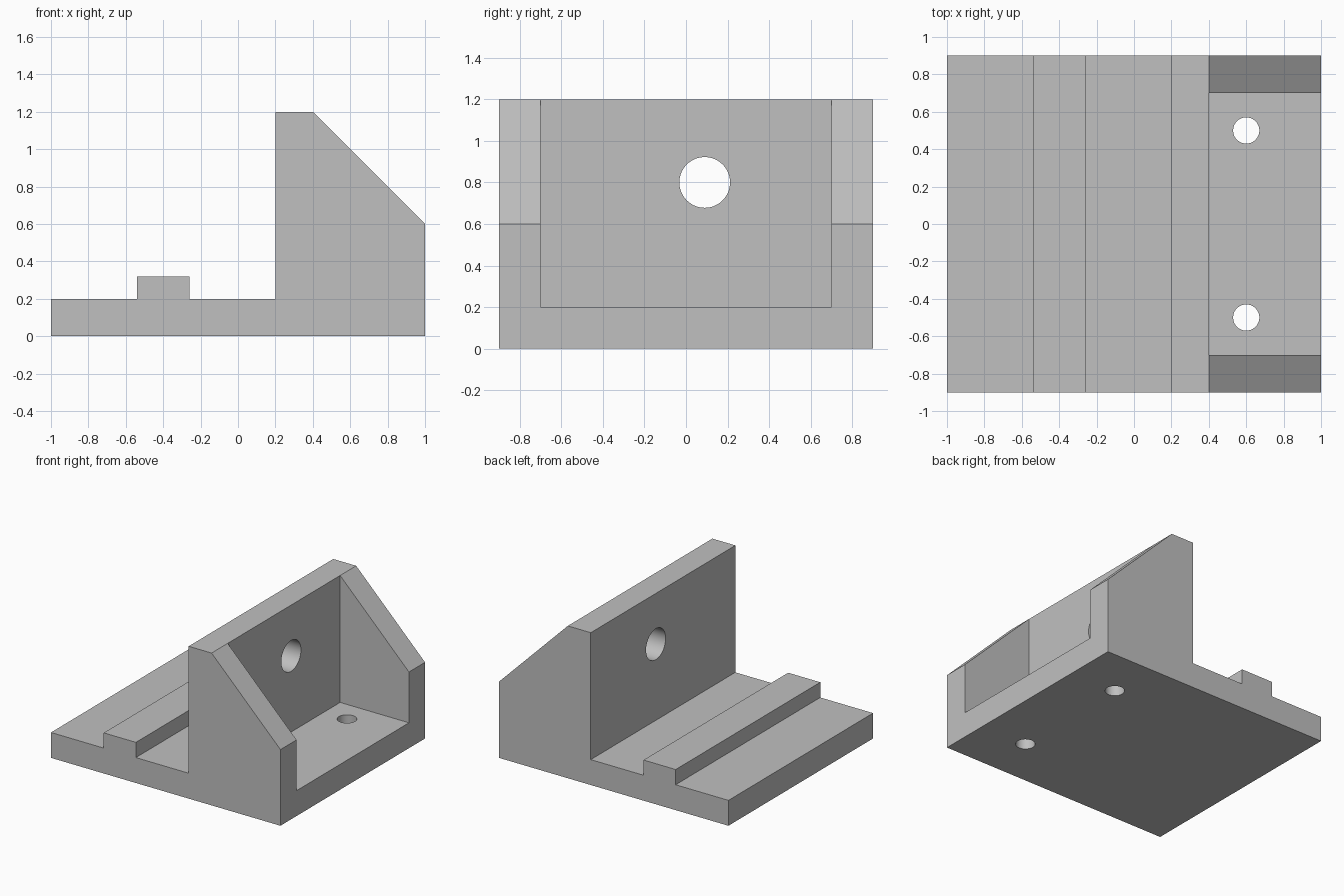
import bpy
import bmesh
import math
from mathutils import Matrix, Vector

cube = bpy.data.objects.get("Cube")
if cube:
    bpy.data.objects.remove(cube, do_unlink=True)

grey = bpy.data.materials.new("light grey")
grey.use_nodes = True
colour = (0.53, 0.53, 0.53, 1)
grey.diffuse_color = colour
grey.node_tree.nodes["Principled BSDF"].inputs["Base Color"].default_value = colour


def add_object(name, bm):
    bmesh.ops.recalc_face_normals(bm, faces=bm.faces)
    mesh = bpy.data.meshes.new(name)
    bm.to_mesh(mesh)
    bm.free()
    obj = bpy.data.objects.new(name, mesh)
    bpy.context.collection.objects.link(obj)
    mesh.materials.append(grey)
    return obj


def extruded(name, profile, half_width):
    """Extrude an x-z profile along y, centred on y = 0."""
    bm = bmesh.new()
    face = bm.faces.new([bm.verts.new((x, -half_width, z)) for x, z in profile])
    result = bmesh.ops.extrude_face_region(bm, geom=[face])
    verts = [v for v in result["geom"] if isinstance(v, bmesh.types.BMVert)]
    bmesh.ops.translate(bm, verts=verts, vec=(0, 2 * half_width, 0))
    return add_object(name, bm)


def drill(name, centre, radius, depth, axis):
    bm = bmesh.new()
    turn = Vector((0, 0, 1)).rotation_difference(Vector(axis)).to_matrix().to_4x4()
    bmesh.ops.create_cone(bm, cap_ends=True, segments=64, radius1=radius,
                          radius2=radius, depth=depth,
                          matrix=Matrix.Translation(centre) @ turn)
    return add_object(name, bm)


# Bracket body: base plate, raised key rail, upright wall and sloped ribs
bracket = extruded("angle_bracket", [
    (-1, 0), (1, 0), (1, 0.6), (0.4, 1.2), (0.2, 1.2), (0.2, 0.2),
    (-0.26, 0.2), (-0.26, 0.32), (-0.54, 0.32), (-0.54, 0.2), (-1, 0.2)], 0.9)

# Pocket between the ribs, then the wall bore and the two bolt holes
cutters = [
    extruded("rib_pocket_cutter", [(0.4, 0.2), (1.2, 0.2), (1.2, 1.4), (0.4, 1.4)], 0.7),
    drill("wall_bore_cutter", (0.3, 0.09, 0.8), 0.122, 0.6, (1, 0, 0)),
]
for side, y in (("right", -0.5), ("left", 0.5)):
    cutters.append(drill(side + "_bolt_hole_cutter", (0.6, y, 0.1), 0.07, 0.5, (0, 0, 1)))

for cutter in cutters:
    cut = bracket.modifiers.new(cutter.name, "BOOLEAN")
    cut.operation = "DIFFERENCE"
    cut.solver = "EXACT"
    cut.object = cutter

# Bake the cuts and remove the cutters
bpy.context.view_layer.update()
evaluated = bracket.evaluated_get(bpy.context.evaluated_depsgraph_get())
baked = bpy.data.meshes.new_from_object(evaluated)
bracket.modifiers.clear()
bracket.data = baked
for cutter in cutters:
    bpy.data.objects.remove(cutter, do_unlink=True)

# Smooth bores with crisp rims
bpy.ops.object.select_all(action="DESELECT")
bracket.select_set(True)
bpy.context.view_layer.objects.active = bracket
bpy.ops.object.shade_smooth_by_angle(angle=math.radians(30))
